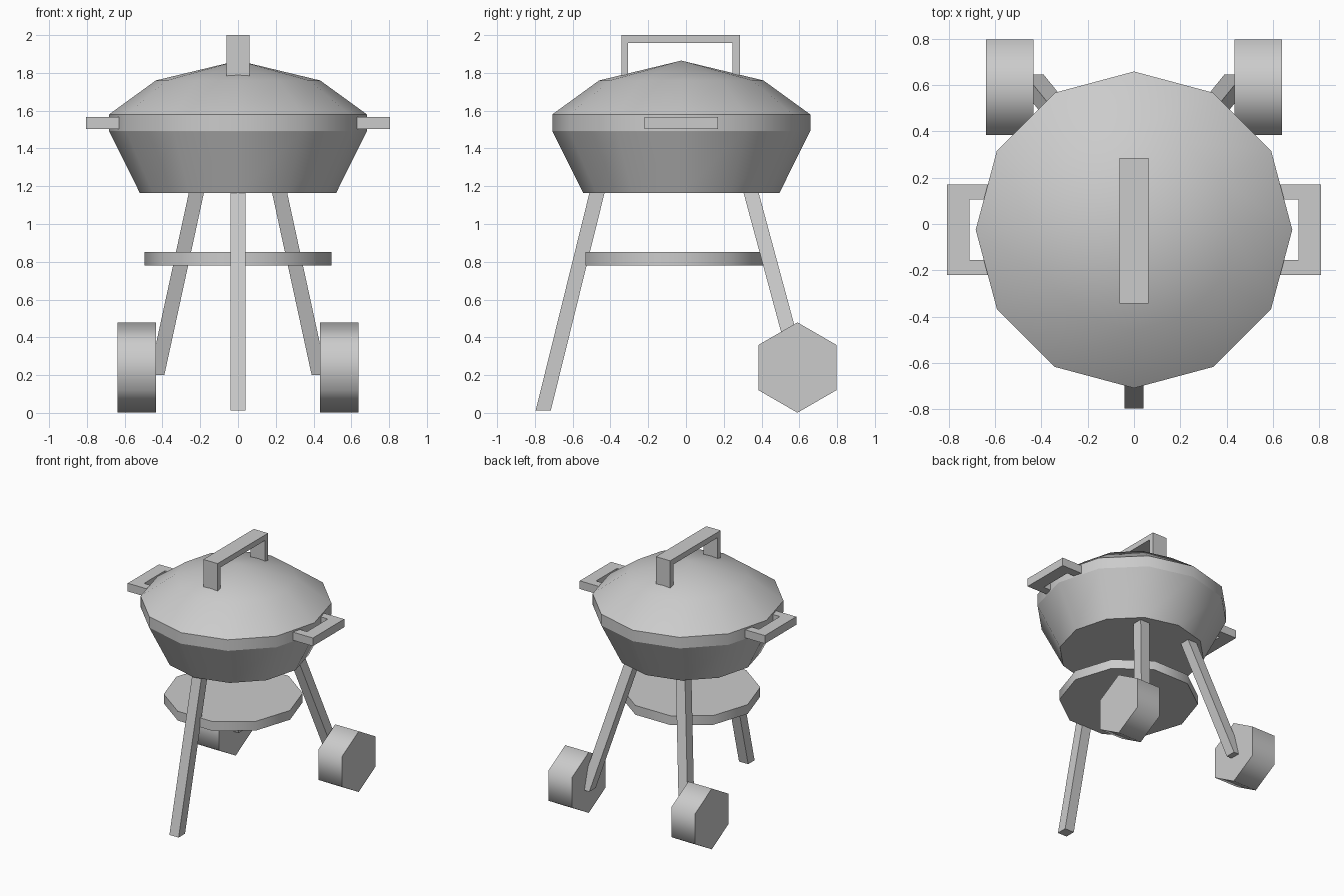
import bpy, bmesh
from math import cos, sin, pi

if "Cube" in bpy.data.objects:
    bpy.data.objects.remove(bpy.data.objects["Cube"])


def finish(name, bm):
    bmesh.ops.recalc_face_normals(bm, faces=bm.faces)
    mesh = bpy.data.meshes.new(name)
    bm.to_mesh(mesh)
    bm.free()
    obj = bpy.data.objects.new(name, mesh)
    bpy.context.collection.objects.link(obj)
    return obj


def lathe(name, profile, sides, place, caps=(), sharp=()):
    """Rings of (radius, height); radius 0 closes to a point.
    place maps local (a, b, height) to world; caps and sharp are ring indices."""
    bm = bmesh.new()
    rings = []
    for r, h in profile:
        count = sides if r else 1
        angles = [2 * pi * i / sides for i in range(count)]
        rings.append([bm.verts.new(place(r * cos(a), r * sin(a), h)) for a in angles])
    for lo, hi in zip(rings, rings[1:]):
        for i in range(sides):
            j = (i + 1) % sides
            top = [hi[j], hi[i]] if len(hi) > 1 else [hi[0]]
            bm.faces.new([lo[i], lo[j]] + top).smooth = True
    for c in caps:
        bm.faces.new(rings[c]).smooth = False
    for s in set(sharp) | set(caps):
        for i in range(sides):
            bm.edges.get((rings[s][i], rings[s][(i + 1) % sides])).smooth = False
    return finish(name, bm)


def prism(name, start, end):
    """Solid between two matching outlines (lists of 3D points)."""
    bm = bmesh.new()
    a = [bm.verts.new(p) for p in start]
    b = [bm.verts.new(p) for p in end]
    bm.faces.new(a)
    bm.faces.new(b)
    for i in range(len(a)):
        j = (i + 1) % len(a)
        bm.faces.new((a[i], a[j], b[j], b[i]))
    return finish(name, bm)


def square(x, y, z, h=0.04):
    return [(x - h, y - h, z), (x + h, y - h, z), (x + h, y + h, z), (x - h, y + h, z)]


CY = -0.025  # centre of the kettle


def upright(y0):
    return lambda a, b, h: (a, b + y0, h)


# Kettle: bowl and domed lid with a straight rim band
lathe("bowl", [(0.52, 1.165), (0.683, 1.493)], 12, upright(CY), caps=[0])
lathe("lid", [(0.683, 1.493), (0.683, 1.58), (0.435, 1.76), (0, 1.865)], 12,
      upright(CY), sharp=[0, 1])

# Ten-sided shelf between the legs
lathe("shelf", [(0.495, 0.78), (0.495, 0.853)], 10, upright(-0.06), caps=[0, 1])

# Arched lid handle
arch = [(-0.342, 1.782), (-0.342, 2.0), (0.285, 2.0), (0.285, 1.782),
        (0.247, 1.782), (0.247, 1.957), (-0.306, 1.957), (-0.306, 1.782)]
prism("lid_handle", [(-0.062, y, z) for y, z in arch], [(0.062, y, z) for y, z in arch])

# Front leg
prism("front_leg", square(0, -0.756, 0.012), square(0, -0.465, 1.19))

for side, s in (("left", -1), ("right", 1)):
    # Splayed back leg
    prism(f"back_leg_{side}", square(s * 0.43, 0.605, 0.2), square(s * 0.215, 0.338, 1.19))
    # Hexagonal wheel, point up, axle along x
    lathe(f"wheel_{side}", [(0.239, 0.433), (0.239, 0.638)], 6,
          lambda a, b, h: (s * h, 0.59 + b, 0.24 + a), caps=[0, 1])
    # U-shaped side handle
    u = [(0.6, -0.195), (0.806, -0.195), (0.806, 0.195), (0.6, 0.195),
         (0.6, 0.13), (0.709, 0.13), (0.709, -0.13), (0.6, -0.13)]
    prism(f"side_handle_{side}", [(s * x, CY + y, 1.503) for x, y in u],
          [(s * x, CY + y, 1.567) for x, y in u])
